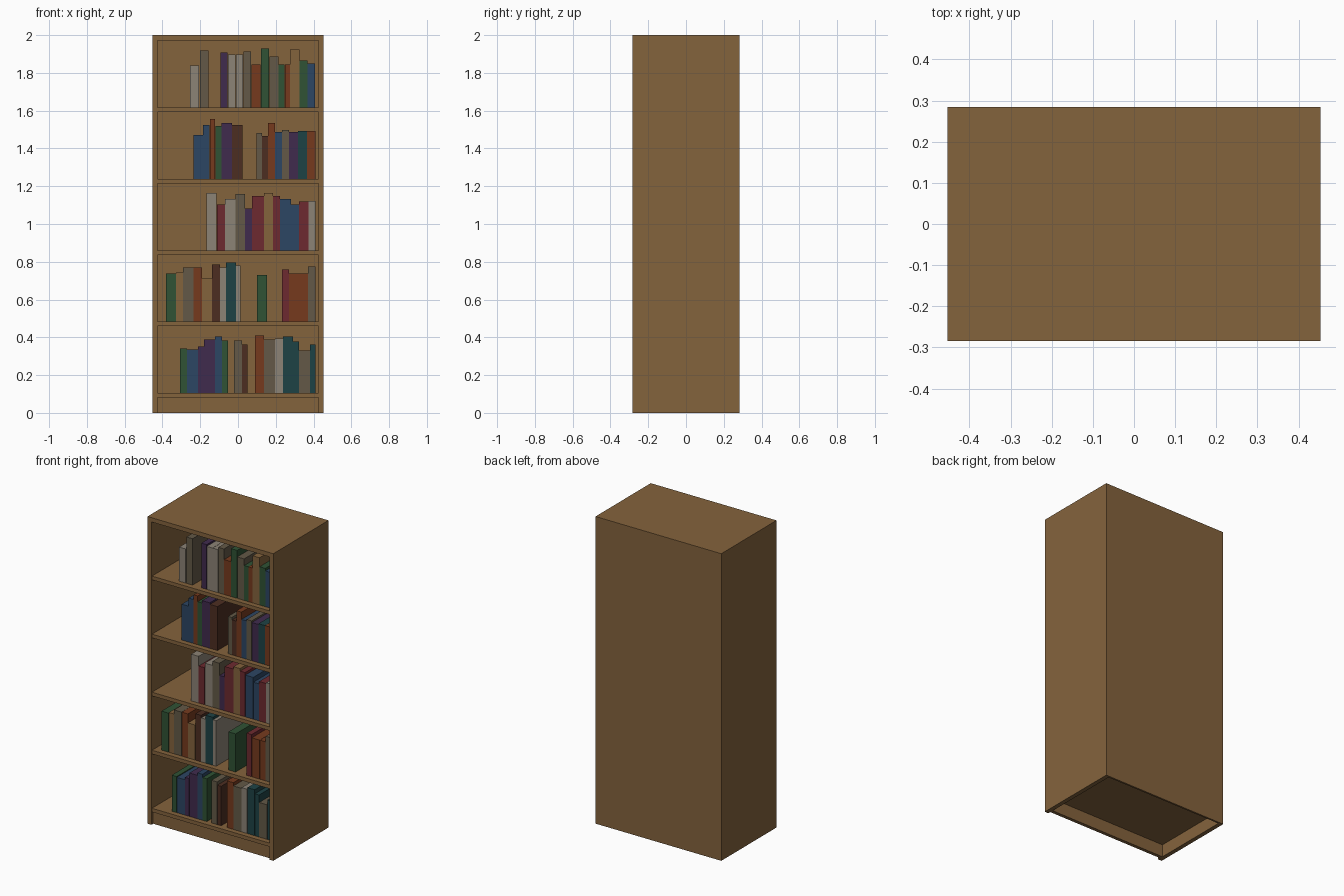
import bpy

if "Cube" in bpy.data.objects:
    bpy.data.objects.remove(bpy.data.objects["Cube"])


def material(name, srgb):
    # linear colour from 0-255 display values, lifted a little
    m = bpy.data.materials.new(name)
    m.diffuse_color = [min(1, (c / 255) ** 2.2 * 1.15) for c in srgb] + [1]
    m.use_nodes = True
    m.node_tree.nodes["Principled BSDF"].inputs["Base Color"].default_value = m.diffuse_color
    return m


WOOD = material("wood", (123, 93, 59))
BOOK = {
    "T": WOOD,
    "W": material("ivory", (130, 122, 110)),
    "G": material("grey_beige", (93, 84, 68)),
    "P": material("purple", (62, 44, 74)),
    "E": material("green", (48, 78, 52)),
    "R": material("rust", (110, 57, 33)),
    "B": material("blue", (45, 67, 93)),
    "N": material("dark_brown", (73, 46, 36)),
    "D": material("red", (102, 43, 48)),
    "K": material("teal", (33, 64, 66)),
}


def box(name, x0, x1, y0, y1, z0, z1, mat):
    bpy.ops.mesh.primitive_cube_add(
        size=1, location=((x0 + x1) / 2, (y0 + y1) / 2, (z0 + z1) / 2))
    ob = bpy.context.object
    ob.name = name
    ob.scale = (x1 - x0, y1 - y0, z1 - z0)
    bpy.ops.object.transform_apply(location=False, rotation=False, scale=True)
    ob.data.materials.append(mat)
    return ob


HW, HD, T = 0.453, 0.284, 0.028      # half width, half depth, board thickness
IN = HW - T                          # inner half width
BACK = HD - 0.012                    # inside of the back panel

# Case
box("left_side", -HW, -IN, -HD, HD, 0, 2, WOOD)
box("right_side", IN, HW, -HD, HD, 0, 2, WOOD)
box("top_board", -IN, IN, -HD, HD, 2 - T, 2, WOOD)
box("back_panel", -IN, IN, BACK, HD, 0, 2 - T, WOOD)
box("kickboard", -IN, IN, -HD + 0.018, -HD + 0.04, 0, 0.081, WOOD)

# Shelves, lowest first
SHELF_TOP = [0.105 + 0.378 * i for i in range(5)]
for i, z in enumerate(SHELF_TOP):
    box(f"shelf_{i + 1}", -IN, IN, -HD + 0.006, BACK, z - 0.024, z, WOOD)


def book_row(shelf, x, books):
    # each book is (colour, width, height) in thousandths; "-" leaves a gap
    z = SHELF_TOP[shelf - 1]
    for n, (colour, w, h) in enumerate(books):
        w /= 1000
        if colour != "-":
            box(f"shelf_{shelf}_book_{n + 1}", x + 0.0006, x + w - 0.0006,
                -0.244, 0.116, z, z + h / 1000, BOOK[colour])
        x += w


# Books
book_row(5, -0.254, [
    ("W", 48, 222), ("-", 4, 0), ("G", 46, 302), ("-", 62, 0), ("P", 40, 291),
    ("W", 42, 280), ("W", 40, 280), ("G", 42, 296), ("R", 50, 227),
    ("E", 45, 312), ("G", 50, 270), ("E", 32, 227), ("R", 29, 227),
    ("T", 50, 307), ("E", 42, 249), ("B", 40, 233)])
book_row(4, -0.236, [
    ("B", 50, 233), ("B", 37, 286), ("R", 29, 317), ("E", 32, 280),
    ("P", 56, 296), ("N", 56, 286), ("-", 74, 0), ("G", 29, 243),
    ("N", 32, 228), ("R", 37, 296), ("B", 37, 249), ("G", 37, 259),
    ("P", 48, 249), ("K", 48, 254), ("R", 45, 254)])
book_row(3, -0.167, [
    ("W", 54, 304), ("D", 44, 241), ("W", 56, 272), ("G", 50, 299),
    ("P", 37, 220), ("D", 64, 288), ("T", 48, 304), ("D", 37, 288),
    ("B", 58, 272), ("B", 42, 241), ("D", 50, 257), ("W", 38, 262)])
book_row(2, -0.381, [
    ("E", 53, 254), ("T", 37, 259), ("G", 56, 286), ("R", 45, 286),
    ("T", 53, 228), ("N", 42, 302), ("W", 32, 286), ("K", 53, 312),
    ("W", 24, 296), ("-", 87, 0), ("E", 53, 248), ("-", 79, 0),
    ("D", 37, 275), ("R", 58, 254), ("R", 42, 254), ("G", 40, 291)])
book_row(1, -0.307, [
    ("E", 37, 235), ("B", 58, 230), ("P", 32, 246), ("P", 58, 283),
    ("B", 37, 299), ("E", 32, 278), ("-", 32, 0), ("G", 42, 278),
    ("N", 29, 257), ("-", 40, 0), ("R", 48, 304), ("G", 58, 283),
    ("W", 42, 288), ("K", 53, 299), ("K", 32, 273), ("G", 58, 225),
    ("K", 29, 257)])
